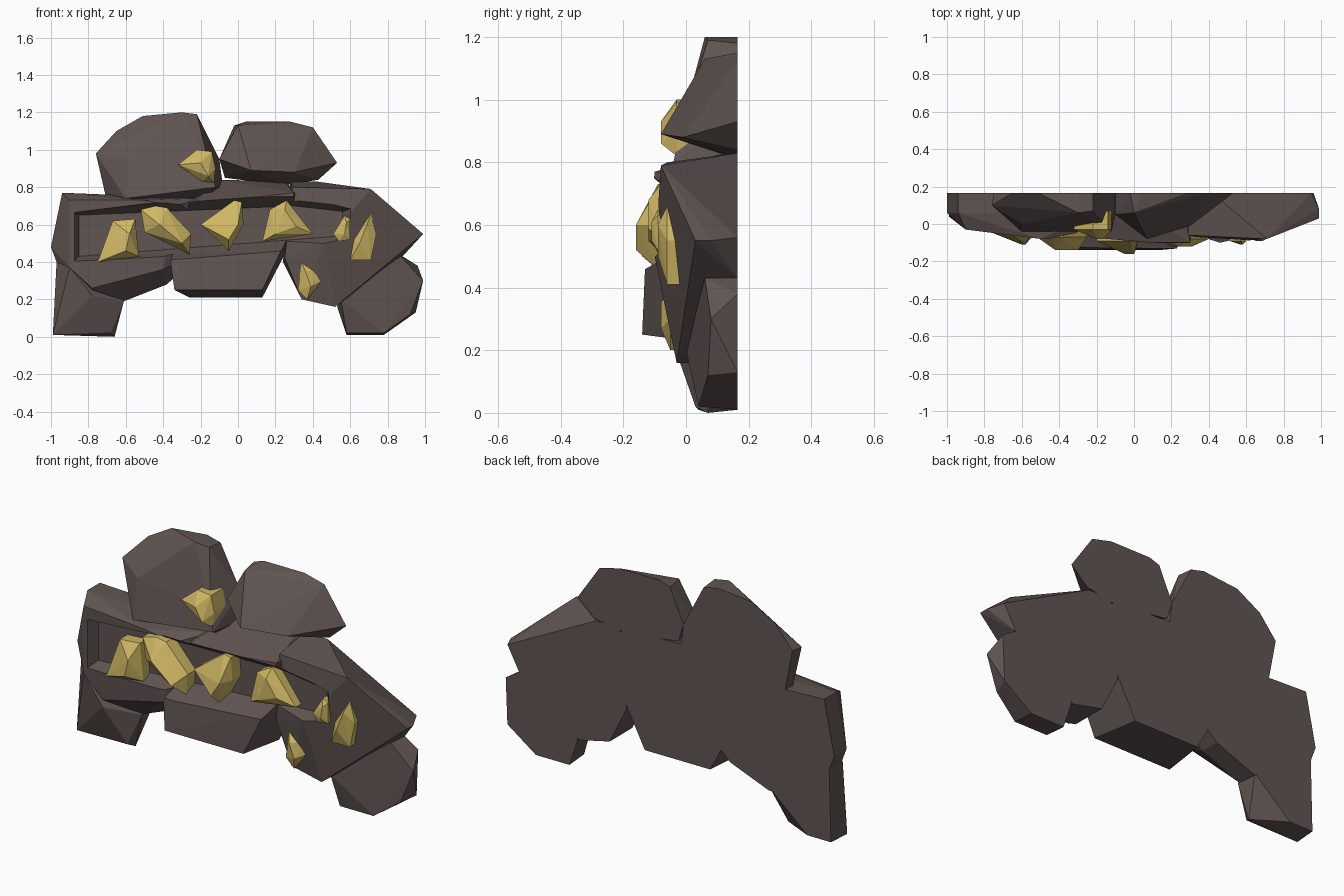
import bpy
import bmesh

default_cube = bpy.data.objects.get("Cube")
if default_cube:
    bpy.data.objects.remove(default_cube, do_unlink=True)


def make_material(name, colour):
    mat = bpy.data.materials.new(name)
    mat.use_nodes = True
    mat.diffuse_color = colour
    shader = next(node for node in mat.node_tree.nodes if node.type == "BSDF_PRINCIPLED")
    shader.inputs["Base Color"].default_value = colour
    shader.inputs["Roughness"].default_value = .8
    return mat


stone = make_material("brown stone", (.118, .09, .084, 1))
gold = make_material("pale gold", (.63, .48, .13, 1))

WALL = .165  # flat back plane shared by every boulder


def hull(name, mat, points):
    """Flat shaded convex chunk wrapped around the given points."""
    bm = bmesh.new()
    for point in points:
        bm.verts.new(point)
    bmesh.ops.convex_hull(bm, input=bm.verts[:])
    loose = [vert for vert in bm.verts if not vert.link_faces]
    bmesh.ops.delete(bm, geom=loose, context="VERTS")
    bmesh.ops.dissolve_limit(bm, angle_limit=.01, verts=bm.verts[:], edges=bm.edges[:])
    bmesh.ops.recalc_face_normals(bm, faces=bm.faces[:])
    mesh = bpy.data.meshes.new(name)
    bm.to_mesh(mesh)
    bm.free()
    mesh.materials.append(mat)
    obj = bpy.data.objects.new(name, mesh)
    bpy.context.scene.collection.objects.link(obj)
    return obj


def at_depth(depth, outline):
    """Place an (x, z) outline at one distance from front to back."""
    return [(x, depth, z) for x, z in outline]


def boulder(name, outline, front, rim=WALL):
    """Outline runs from the wall out to the rim, then tapers to the front points."""
    sides = at_depth(WALL, outline) + at_depth(rim, outline)
    return hull(name, stone, sides + front)


def nugget(name, outline, ridge, depth, bevel=.04):
    """Crystal whose outline is rooted in the stone and whose ridge faces the front."""
    rooted = at_depth(depth + bevel + .1, outline)
    exposed = at_depth(depth + bevel, outline)
    return hull(name, gold, rooted + exposed + at_depth(depth, ridge))


# Upper boulders
boulder(
    name="upper_right_boulder",
    outline=[(-.75, .98), (-.65, 1.1), (-.51, 1.18), (-.3, 1.2), (-.22, 1.18),
             (-.1, .95), (-.08, .8), (-.2, .7), (-.7, .72)],
    front=[(-.3, .06, 1.2), (-.22, .07, 1.19), (-.76, .1, .98), (-.7, .1, .72),
           (-.6, 0, .95), (-.6, -.04, .74), (-.15, -.02, .9), (-.12, -.04, .8)],
)
boulder(
    name="upper_left_boulder",
    outline=[(-.1, .95), (-.02, 1.13), (.04, 1.15), (.28, 1.15), (.4, 1.12),
             (.53, .93), (.43, .84), (.25, .81), (-.07, .85)],
    front=[(0, .06, 1.13), (.07, -.08, .89), (.3, -.01, .88), (-.1, .05, .95)],
)

# Middle boulders, which the ore channel is carved through
right_block = boulder(
    name="right_block",
    outline=[(-.94, .77), (-.2, .74), (-.2, .45), (-.38, .28), (-.61, .19),
             (-.78, .2), (-.97, .4), (-1, .48)],
    front=[(-.9, -.03, .73), (-.5, -.08, .73), (-.33, -.07, .7),
           (-.9, -.03, .37), (-.78, -.04, .26), (-.4, -.07, .36)],
    rim=.06,
)
centre_block = boulder(
    name="centre_block",
    outline=[(-.36, .4), (-.26, .21), (.13, .21), (.26, .46), (.34, .75),
             (.25, .83), (-.1, .84), (-.28, .72)],
    front=[(-.36, -.12, .4), (-.34, -.14, .25), (.13, -.14, .25),
           (.24, -.13, .48), (.3, -.1, .77), (-.25, -.1, .71)],
)
left_block = boulder(
    name="left_block",
    outline=[(.28, .83), (.42, .83), (.95, .56), (.88, .43), (.52, .16),
             (.34, .2), (.24, .4)],
    front=[(.29, -.06, .8), (.46, -.1, .5), (.71, -.08, .79), (.99, .03, .55),
           (.99, .08, .55), (.52, -.03, .16), (.34, -.03, .2), (.25, -.03, .42)],
)

# Lower corner boulders
boulder(
    name="lower_right_boulder",
    outline=[(-.97, .4), (-.98, .01), (-.84, .01), (-.62, .2), (-.6, .36)],
    front=[(-.97, .05, .4), (-.99, .04, .01), (-.66, .07, 0), (-.68, .03, .02),
           (-.61, .05, .19), (-.78, -.04, .22), (-.9, -.03, .37)],
)
boulder(
    name="lower_left_boulder",
    outline=[(.88, .43), (.96, .38), (.95, .13), (.78, .01), (.58, .01),
             (.53, .16), (.6, .3)],
    front=[(.99, .08, .3), (.92, .07, .12), (.58, .04, .02), (.78, .04, .02),
           (.55, 0, .2), (.87, .06, .43)],
)

# Sloping ore channel with flared walls
floor = [(-.85, .43), (-.85, .65), (.3, .7), (.56, .67), (.56, .54)]
mouth = [(-.95, .33), (-.95, .71), (.35, .82), (.7, .72), (.7, .47)]
sloping_floor = [(x, -.015 - .045 * x, z) for x, z in floor]
cutter = hull("channel_cutter", stone, sloping_floor + at_depth(-.2, mouth))
cutter.hide_render = True
for block in (right_block, centre_block, left_block):
    carve = block.modifiers.new("channel", "BOOLEAN")
    carve.operation = "DIFFERENCE"
    carve.solver = "EXACT"
    carve.object = cutter
    bpy.context.view_layer.objects.active = block
    bpy.ops.object.modifier_apply(modifier=carve.name)
bpy.data.objects.remove(cutter, do_unlink=True)

# Nuggets lying in the channel, from the model's right to its left
nugget(
    name="channel_nugget_far_right",
    outline=[(-.75, .4), (-.67, .62), (-.55, .63), (-.53, .43)],
    ridge=[(-.58, .55), (-.6, .46)],
    depth=-.11, bevel=.06,
)
nugget(
    name="channel_nugget_right",
    outline=[(-.52, .68), (-.44, .7), (-.38, .69), (-.25, .55), (-.26, .44), (-.5, .56)],
    ridge=[(-.42, .6), (-.3, .5)],
    depth=-.14, bevel=.07,
)
nugget(
    name="channel_nugget_centre",
    outline=[(-.2, .6), (-.02, .73), (.02, .72), (.03, .6), (-.05, .46)],
    ridge=[(0, .6), (-.05, .52)],
    depth=-.16, bevel=.07,
)
nugget(
    name="channel_nugget_left",
    outline=[(.13, .51), (.17, .68), (.26, .73), (.4, .55)],
    ridge=[(.25, .68), (.2, .55), (.31, .59)],
    depth=-.12,
)
nugget(
    name="channel_nugget_far_left",
    outline=[(.51, .55), (.57, .65), (.6, .63), (.6, .52), (.54, .51)],
    ridge=[(.58, .61), (.57, .55)],
    depth=-.11, bevel=.02,
)

# Loose nuggets set into the boulders
nugget(
    name="left_block_nugget",
    outline=[(.6, .41), (.62, .52), (.71, .66), (.74, .55), (.71, .41)],
    ridge=[(.69, .6), (.65, .5)],
    depth=-.09, bevel=.03,
)
nugget(
    name="lower_left_nugget",
    outline=[(.32, .25), (.34, .4), (.44, .36), (.45, .3), (.37, .2)],
    ridge=[(.36, .35), (.39, .27)],
    depth=-.08, bevel=.03,
)
nugget(
    name="upper_right_nugget",
    outline=[(-.32, .92), (-.22, 1), (-.14, .99), (-.12, .9), (-.13, .82), (-.19, .83)],
    ridge=[(-.2, .93), (-.16, .86)],
    depth=-.08, bevel=.05,
)
